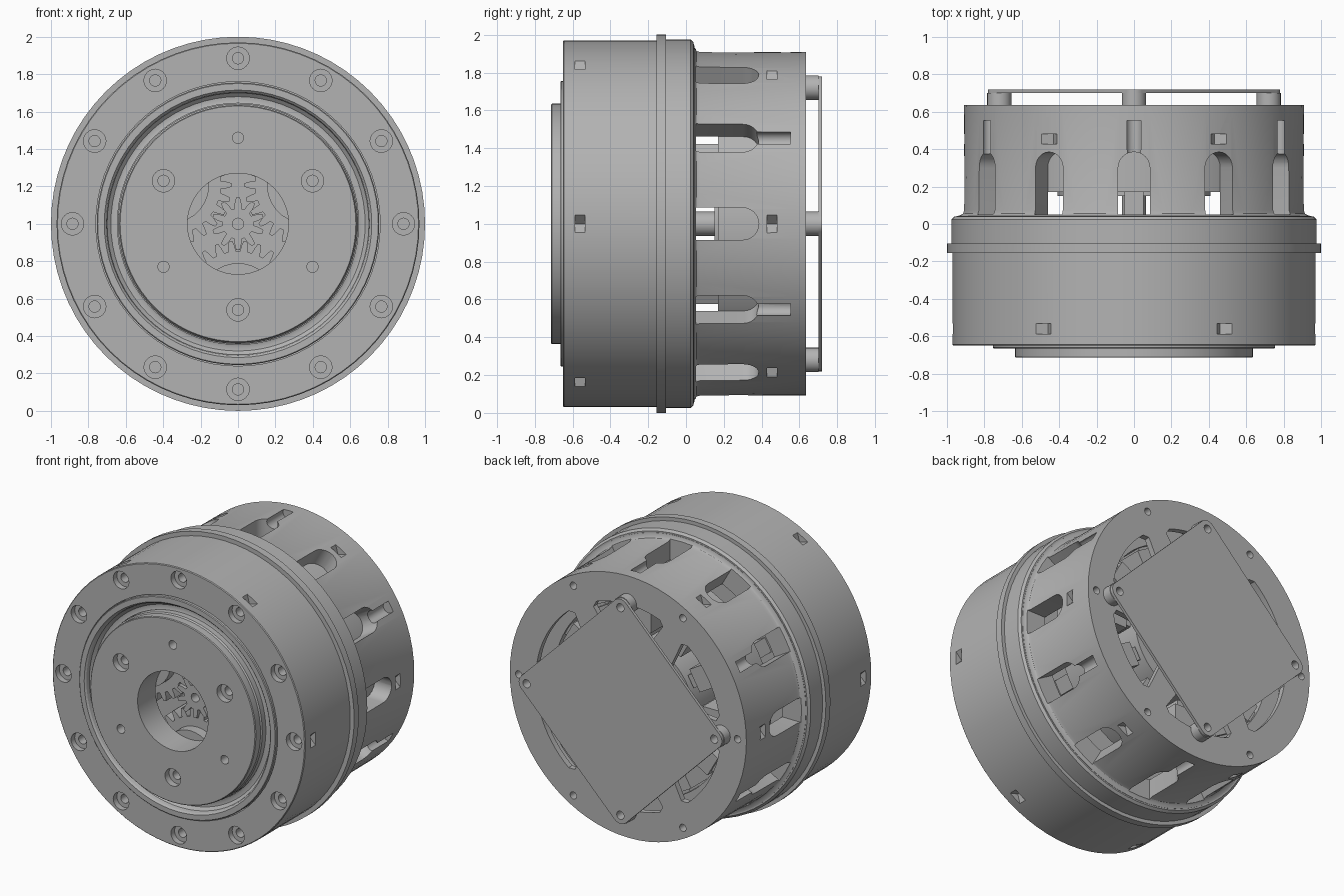
import bpy, bmesh
from math import sin, cos, pi, radians
from mathutils import Matrix, Vector

if "Cube" in bpy.data.objects:
    bpy.data.objects.remove(bpy.data.objects["Cube"])

grey = bpy.data.materials.new("machined grey")
grey.use_nodes = True
grey.diffuse_color = (0.45, 0.45, 0.45, 1)
grey.node_tree.nodes["Principled BSDF"].inputs["Base Color"].default_value = (0.45, 0.45, 0.45, 1)

AXIS = Vector((0, 0, 1))                       # main axis runs along y at this height
AXIAL = Matrix(((1, 0, 0, 0), (0, 0, 1, 0), (0, 1, 0, 1), (0, 0, 0, 1)))
ALL = range(0, 360, 30)
EVEN = range(0, 360, 60)
ODD = range(30, 390, 60)


def polar(r, deg):
    """Point on the cross-section, angle measured from the top."""
    a = radians(deg)
    return Vector((r * sin(a), r * cos(a)))


def circle(r, centre=(0, 0), n=24, start=0):
    return [Vector(centre) + polar(r, start + 360 * i / n) for i in range(n)]


def prism(bm, pts, w0, w1, frame=AXIAL):
    """Extrude an outline from w0 to w1 in the given frame."""
    low, high = [[bm.verts.new(frame @ Vector((p[0], p[1], w))) for p in pts] for w in (w0, w1)]
    bm.faces.new(low)
    bm.faces.new(high)
    n = len(pts)
    for i in range(n):
        j = (i + 1) % n
        bm.faces.new((low[i], low[j], high[j], high[i]))


def radial(deg):
    """Frame with tangent, y and outward directions."""
    a = radians(deg)
    return Matrix(((cos(a), 0, sin(a), 0), (0, 1, 0, 0), (-sin(a), 0, cos(a), 1), (0, 0, 0, 1)))


def rect(w, y0, y1):
    return [(-w, y0), (w, y0), (w, y1), (-w, y1)]


def lathe(bm, profile, steps=72):
    """Spin a closed (radius, y) outline round the main axis."""
    vs = [bm.verts.new((0, y, 1 + r)) for r, y in profile]
    es = [bm.edges.new((vs[i - 1], vs[i])) for i in range(len(vs))]
    bmesh.ops.spin(bm, geom=vs + es, cent=AXIS, axis=(0, 1, 0), angle=2 * pi, steps=steps)
    bmesh.ops.remove_doubles(bm, verts=bm.verts, dist=0.0001)


def build(name, make):
    bm = bmesh.new()
    make(bm)
    bmesh.ops.recalc_face_normals(bm, faces=bm.faces)
    mesh = bpy.data.meshes.new(name)
    bm.to_mesh(mesh)
    bm.free()
    mesh.materials.append(grey)
    obj = bpy.data.objects.new(name, mesh)
    bpy.context.collection.objects.link(obj)
    return obj


def cut(obj, *makers):
    """Subtract each cutter and bake the result."""
    for make in makers:
        cutter = build("cutter", make)
        cutter.hide_render = True
        mod = obj.modifiers.new("cut", "BOOLEAN")
        mod.operation, mod.solver, mod.object = "DIFFERENCE", "EXACT", cutter
        bpy.context.view_layer.update()
        baked = bpy.data.meshes.new_from_object(obj.evaluated_get(bpy.context.evaluated_depsgraph_get()))
        obj.modifiers.clear()
        obj.data = baked
        bpy.data.objects.remove(cutter)


def turned(name, profile):
    return build(name, lambda bm: lathe(bm, profile))


def pins(r, ring, angles, y0, y1, n=24):
    """Maker for a circle of pins or holes along the axis."""
    def make(bm):
        for a in angles:
            prism(bm, circle(r, polar(ring, a), n, a), y0, y1)
    return make


def blocks(w, y0, y1, r0, r1, angles):
    """Maker for a circle of boxes pointing outward."""
    def make(bm):
        for a in angles:
            prism(bm, rect(w, y0, y1), r0, r1, radial(a))
    return make


# Front housing with flange, screw holes and notches
front = turned("front_housing", [
    (0.76, -0.65), (0.965, -0.65), (0.97, -0.645), (0.97, -0.155), (1, -0.155), (1, -0.105),
    (0.975, -0.105), (0.975, 0.025), (0.96, 0.04), (0.76, 0.04)])
cut(front, pins(0.06, 0.885, ALL, -0.7, -0.61), pins(0.03, 0.885, ALL, -0.63, -0.45),
    pins(0.05, 0.972, ODD, -0.587, -0.533, 4))

# Bearing and seal rings round the output
turned("bearing_ring", [(0.755, -0.5), (0.755, -0.66), (0.75, -0.665), (0.715, -0.665),
                        (0.705, -0.655), (0.70, -0.63), (0.68, -0.612), (0.66, -0.61), (0.645, -0.615), (0.645, -0.5)])

# Output disc
disc = turned("output_disc", [(0.27, -0.715), (0.63, -0.715), (0.635, -0.71), (0.635, -0.66),
                              (0.642, -0.65), (0.642, -0.52), (0.27, -0.52)])
PLANETS = (60, 180, 300)
cut(disc, pins(0.06, 0.46, PLANETS, -0.8, -0.67), pins(0.03, 0.46, EVEN, -0.8, -0.56))


# Planetary gears
def gear(name, teeth, r_root, r_tip, centre, phase, y0, y1, bore):
    pitch = 360 / teeth
    steps = ((-0.34, r_root), (-0.25, (r_root + r_tip) / 2), (-0.12, r_tip),
             (0.12, r_tip), (0.25, (r_root + r_tip) / 2), (0.34, r_root))
    pts = [Vector(centre) + polar(r, phase + pitch * (i + f)) for i in range(teeth) for f, r in steps]
    obj = build(name, lambda bm: prism(bm, pts, y0, y1))
    cut(obj, lambda bm: prism(bm, circle(bore, centre), y0 - 0.1, y1 + 0.1))


gear("sun_gear", 10, 0.083, 0.14, (0, 0), 0, -0.47, -0.22, 0.03)
for a in PLANETS:
    f = (a / 36) % 1
    gear("planet_gear", 26, 0.268, 0.325, polar(0.415, a), a + 180 + (f - 0.5) * 360 / 26,
         -0.45, -0.24, 0.2)
build("planet_bearings", pins(0.205, 0.415, PLANETS, -0.52, -0.22, 32))
turned("ring_gear", [(0.735, -0.47), (0.765, -0.47), (0.765, -0.2), (0.735, -0.2)])
turned("bulkhead", [(0.06, -0.18), (0.78, -0.18), (0.78, 0.035), (0.06, 0.035)])


# Rear housing with vents, screw grooves, notches and rear openings
def vents(bm):
    for a in ALL:
        arch = [(0.085 * cos(t * pi / 12), 0.3 + 0.085 * sin(t * pi / 12)) for t in range(13)]
        prism(bm, arch + [(-0.085, 0.052), (0.085, 0.052)], 0.68, 1.05, radial(a))


def rear_openings(bm):
    for a in EVEN:
        outer = [polar(0.71, a + d) for d in range(-20, 21, 4)]
        inner = [polar(0.43, a + d) for d in range(16, -17, -4)]
        left, right = polar(0.68, a - 23), polar(0.68, a + 23)
        prism(bm, [left] + outer + [right] + inner, 0.55, 0.7)


rear = turned("rear_housing", [
    (0.95, 0.03), (0.95, 0.042), (0.93, 0.046), (0.918, 0.056), (0.912, 0.075), (0.908, 0.635),
    (0.2, 0.635), (0.2, 0.595), (0.78, 0.595), (0.78, 0.03)])
cut(rear, vents, pins(0.042, 0.888, EVEN, 0.3, 0.553, 16), pins(0.05, 0.91, ODD, 0.428, 0.482, 4),
    rear_openings, pins(0.025, 0.84, ODD, 0.56, 0.7))

# Motor inside
turned("stator_ring", [(0.66, 0.17), (0.775, 0.17), (0.775, 0.5), (0.66, 0.5)])
build("stator_teeth", blocks(0.045, 0.19, 0.48, 0.43, 0.67, ALL))
build("coils", blocks(0.08, 0.17, 0.5, 0.48, 0.64, ALL))
build("stator_posts", blocks(0.05, 0.03, 0.18, 0.68, 0.76, EVEN))
turned("rotor", [(0.06, 0.15), (0.41, 0.15), (0.41, 0.5), (0.06, 0.5)])
build("shaft", lambda bm: prism(bm, circle(0.065), -0.22, 0.6))

# Rear cover plate on standoffs
QUARTERS = range(0, 360, 90)
outline = [polar(0.72, q) + polar(0.06, q + d) for q in QUARTERS for d in range(-45, 46, 15)]
plate = build("cover_plate", lambda bm: prism(bm, outline, 0.7, 0.72))
posts = build("plate_standoffs", pins(0.065, 0.72, QUARTERS, 0.6, 0.7))
for part in (plate, posts):
    cut(part, pins(0.028, 0.72, QUARTERS, 0.65, 0.8))

# Smooth round walls, keep edges crisp
bpy.ops.object.select_all(action="DESELECT")
for obj in bpy.context.collection.objects:
    if obj.type == "MESH" and grey.name in obj.data.materials:
        obj.select_set(True)
        bpy.context.view_layer.objects.active = obj
bpy.ops.object.shade_smooth_by_angle(angle=radians(30))
